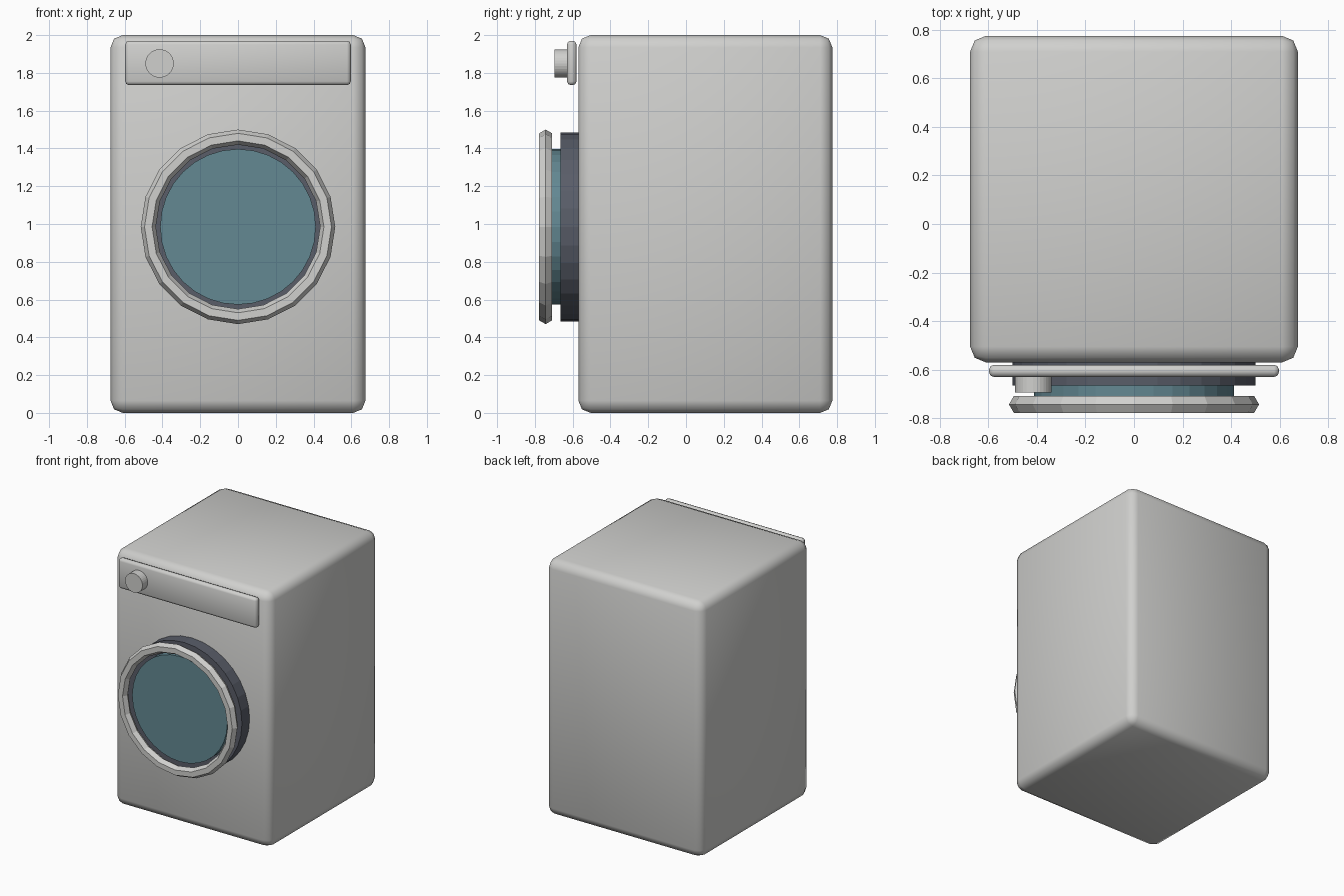
import bpy
import math

cube = bpy.data.objects.get("Cube")
if cube:
    bpy.data.objects.remove(cube, do_unlink=True)


def material(name, rgb):
    m = bpy.data.materials.new(name)
    m.use_nodes = True
    m.diffuse_color = (*rgb, 1)
    m.node_tree.nodes["Principled BSDF"].inputs["Base Color"].default_value = (*rgb, 1)
    return m


grey = material("light grey", (0.63, 0.63, 0.615))
dark = material("dark slate", (0.10, 0.11, 0.14))
blue = material("blue glass", (0.125, 0.247, 0.29))


def finish(name, mat):
    ob = bpy.context.object
    ob.name = name
    ob.data.materials.append(mat)
    return ob


def rounded_box(name, low, high, bevel, mat):
    centre = [(a + b) / 2 for a, b in zip(low, high)]
    bpy.ops.mesh.primitive_cube_add(size=1, location=centre)
    ob = finish(name, mat)
    ob.scale = [b - a for a, b in zip(low, high)]
    bpy.ops.object.transform_apply(location=False, rotation=False, scale=True)
    mod = ob.modifiers.new("rounded edges", "BEVEL")
    mod.width = bevel
    mod.segments = 2
    bpy.ops.object.modifier_apply(modifier=mod.name)
    bpy.ops.object.shade_smooth_by_angle(angle=math.radians(60))


def disc(name, x, z, radius, front, back, sides, mat):
    bpy.ops.mesh.primitive_cylinder_add(
        vertices=sides, radius=radius, depth=back - front,
        location=(x, (front + back) / 2, z), rotation=(math.pi / 2, 0, 0))
    finish(name, mat)


# Cabinet and control panel
rounded_box("cabinet", (-0.675, -0.57, 0), (0.675, 0.775, 2), 0.065, grey)
rounded_box("control_panel", (-0.597, -0.63, 1.735), (0.597, -0.58, 1.97), 0.02, grey)
disc("control_knob", -0.415, 1.85, 0.075, -0.695, -0.62, 32, grey)

# Round door
DOOR_Z = 0.985
disc("door_seal", 0, DOOR_Z, 0.5, -0.665, -0.56, 32, dark)
disc("door_glass", 0, DOOR_Z, 0.412, -0.72, -0.65, 32, blue)

# Faceted door ring with a six-sided section
bpy.ops.mesh.primitive_torus_add(
    major_segments=20, minor_segments=6, major_radius=0.475, minor_radius=0.04,
    location=(0, -0.743, DOOR_Z), rotation=(math.pi / 2, 0, 0))
finish("door_ring", grey)
bpy.ops.object.shade_flat()
